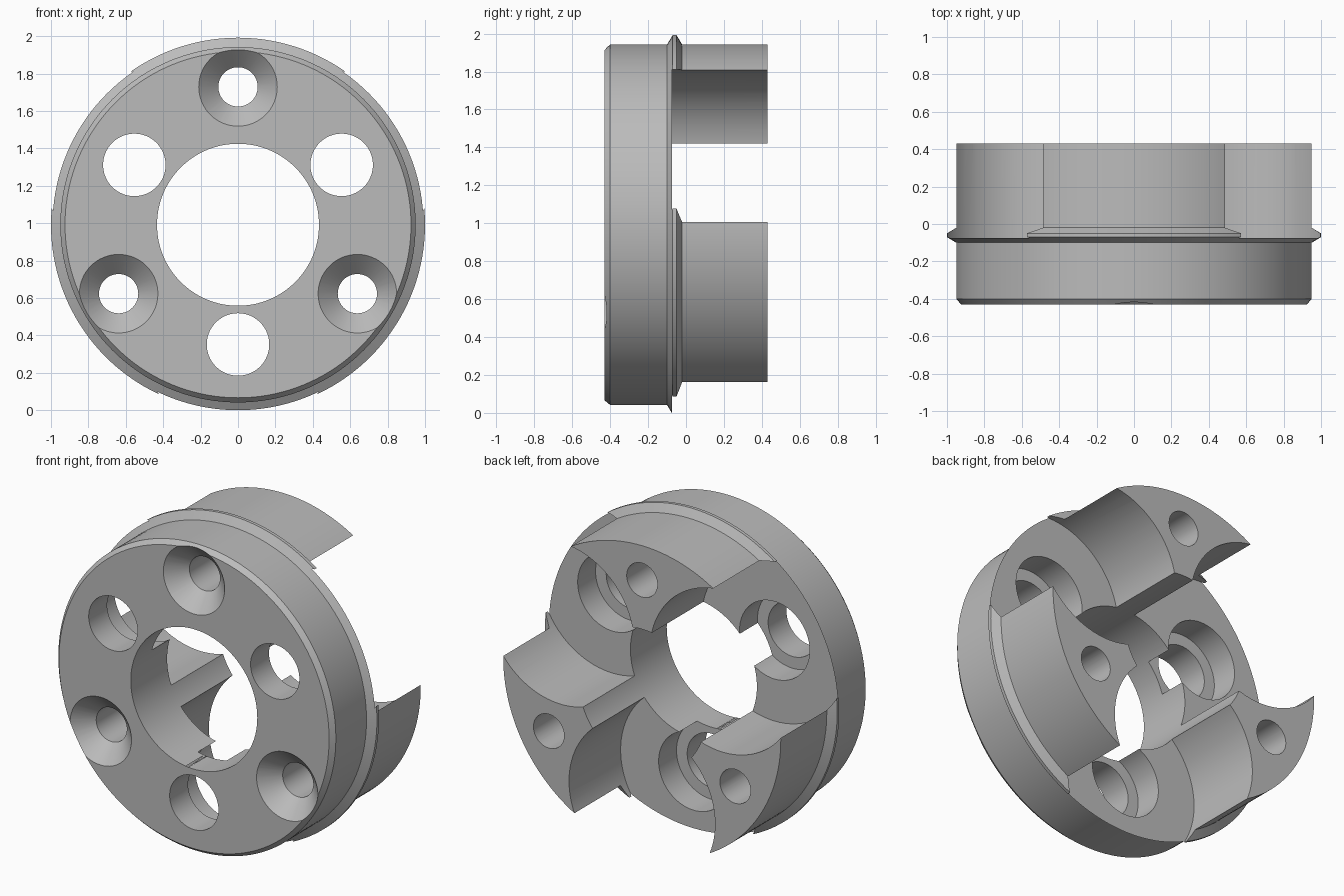
import bpy, bmesh, math
from math import sin, cos, pi, radians

if "Cube" in bpy.data.objects:
    bpy.data.objects.remove(bpy.data.objects["Cube"], do_unlink=True)

CENTRE_Z = 0.992
BACK, FRONT, FLOOR = 0.43, -0.43, -0.075


def lathe(name, profile, x=0.0, z=0.0, segments=96, hollow=False):
    """Turn (radius, y) points round a y axis through (x, z)."""
    bm = bmesh.new()
    rings = []
    for r, y in profile:
        rings.append([bm.verts.new((x + r * cos(2 * pi * i / segments), y,
                                    CENTRE_Z + z + r * sin(2 * pi * i / segments)))
                      for i in range(segments)])
    pairs = list(zip(rings, rings[1:]))
    if hollow:
        pairs.append((rings[-1], rings[0]))
    else:
        bm.faces.new(rings[0])
        bm.faces.new(rings[-1])
    for a, b in pairs:
        for i in range(segments):
            j = (i + 1) % segments
            bm.faces.new((a[i], a[j], b[j], b[i]))
    bmesh.ops.recalc_face_normals(bm, faces=bm.faces)
    mesh = bpy.data.meshes.new(name)
    bm.to_mesh(mesh)
    bm.free()
    obj = bpy.data.objects.new(name, mesh)
    bpy.context.collection.objects.link(obj)
    return obj


def cut(target, cutter):
    mod = target.modifiers.new(cutter.name, "BOOLEAN")
    mod.operation = "DIFFERENCE"
    mod.solver = "EXACT"
    mod.object = cutter
    bpy.context.view_layer.objects.active = target
    bpy.ops.object.modifier_apply(modifier=mod.name)
    bpy.data.objects.remove(cutter, do_unlink=True)


# Full hub: chamfered front, thin pointed flange, central bore
hub = lathe("coupling_hub", [
    (0.433, FRONT), (0.925, FRONT), (0.95, -0.40), (0.95, -0.10),
    (1.0, -0.07), (1.0, -0.05), (0.95, -0.02), (0.95, BACK), (0.433, BACK),
], segments=144, hollow=True)

# Pockets between the lugs, each with a counterbore and a through hole
for angle in (30, 150, 270):
    a = radians(angle)
    cut(hub, lathe("pocket_cutter", [
        (0.50, 0.6), (0.50, FLOOR), (0.24, FLOOR),
        (0.24, -0.25), (0.167, -0.25), (0.167, -0.6),
    ], 0.64 * cos(a), 0.64 * sin(a)))

# Countersunk screw holes running through the lugs
for angle in (90, 210, 330):
    a = radians(angle)
    cut(hub, lathe("screw_cutter", [
        (0.23, FRONT - 0.02), (0.105, FRONT + 0.105), (0.105, 0.6),
    ], 0.737 * cos(a), 0.737 * sin(a), segments=64))

# Plain grey metal
grey = bpy.data.materials.new("grey_metal")
grey.use_nodes = True
colour = (0.5, 0.5, 0.5, 1.0)
grey.diffuse_color = colour
grey.node_tree.nodes["Principled BSDF"].inputs["Base Color"].default_value = colour
hub.data.materials.clear()
hub.data.materials.append(grey)
for face in hub.data.polygons:
    face.material_index = 0

# Smooth curved walls with crisp edges
bpy.ops.object.select_all(action="DESELECT")
hub.select_set(True)
bpy.context.view_layer.objects.active = hub
bpy.ops.object.shade_smooth_by_angle(angle=radians(25))
